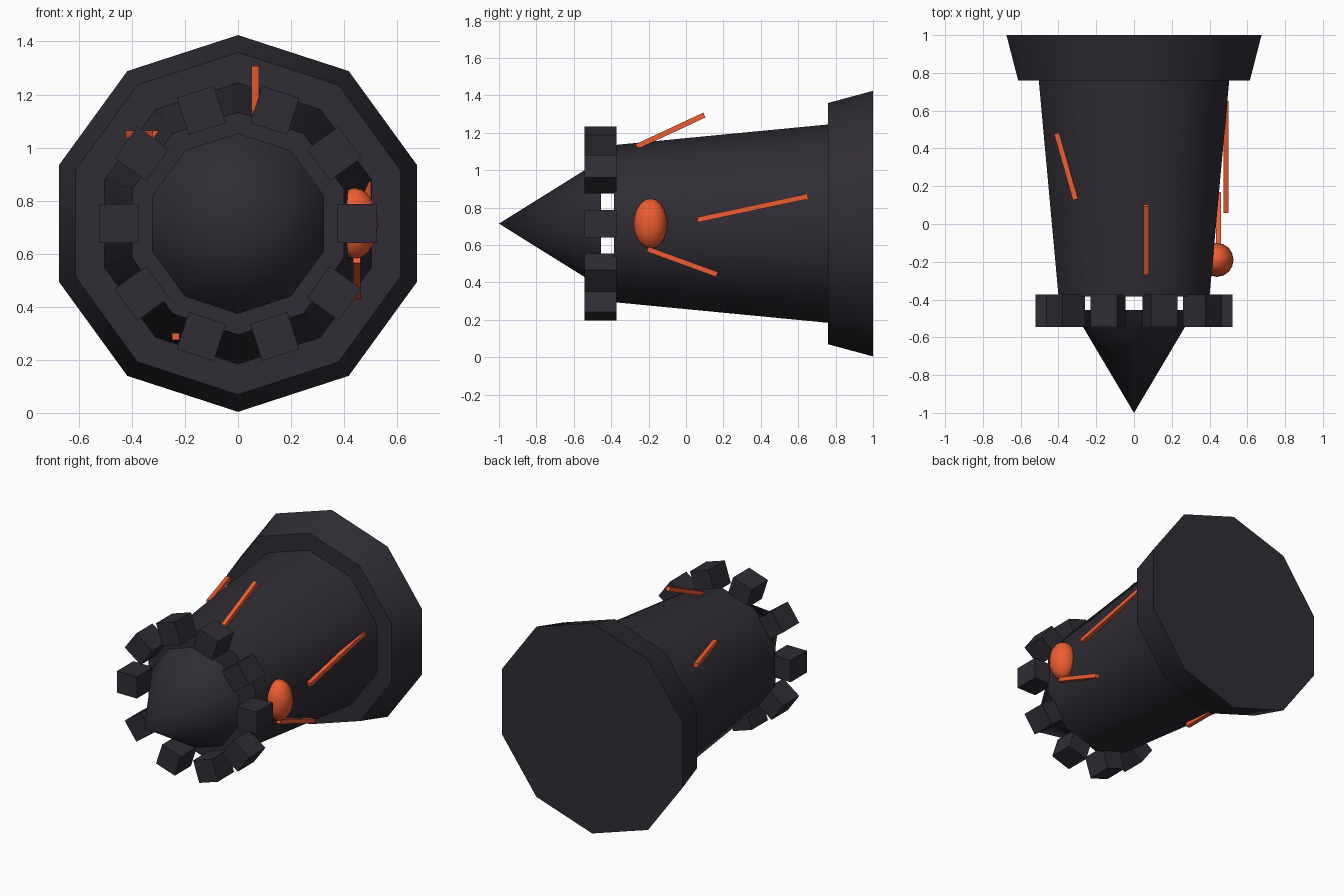
import bpy, bmesh, math
from mathutils import Matrix

if "Cube" in bpy.data.objects:
    bpy.data.objects.remove(bpy.data.objects["Cube"])

CZ = 0.714  # height of the long axis


def material(name, rgb):
    m = bpy.data.materials.new(name)
    m.diffuse_color = (*rgb, 1)
    m.use_nodes = True
    m.node_tree.nodes["Principled BSDF"].inputs["Base Color"].default_value = m.diffuse_color
    return m


STONE = material("dark_stone", (0.03, 0.025, 0.035))
GLOW = material("ember", (0.85, 0.11, 0.03))


def finish(name, bm, mat, angle=None):
    bmesh.ops.recalc_face_normals(bm, faces=bm.faces)
    me = bpy.data.meshes.new(name)
    bm.to_mesh(me)
    bm.free()
    me.materials.append(mat)
    ob = bpy.data.objects.new(name, me)
    bpy.context.collection.objects.link(ob)
    if angle:
        bpy.ops.object.select_all(action='DESELECT')
        ob.select_set(True)
        bpy.context.view_layer.objects.active = ob
        bpy.ops.object.shade_smooth_by_angle(angle=math.radians(angle))
    return ob


def frustum(name, y0, r0, y1, r1, n=10):
    """Ten-sided tapered drum along y with a corner pointing up; r0 = 0 gives a cone."""
    bm = bmesh.new()

    def ring(y, r):
        if r == 0:
            return [bm.verts.new((0, y, CZ))] * n
        return [bm.verts.new((r * math.sin(t), y, CZ + r * math.cos(t)))
                for t in (2 * math.pi * i / n for i in range(n))]

    a, b = ring(y0, r0), ring(y1, r1)
    for i in range(n):
        j = (i + 1) % n
        bm.faces.new((a[i], b[j], b[i]) if r0 == 0 else (a[i], a[j], b[j], b[i]))
    bm.faces.new(b)
    if r0:
        bm.faces.new(a)
    finish(name, bm, STONE, 40)


def box(name, loc, size, mat, rot):
    bm = bmesh.new()
    bmesh.ops.create_cube(bm, size=1, matrix=Matrix.Translation(loc) @ rot @ Matrix.Diagonal((*size, 1)))
    finish(name, bm, mat)


# Tower: foot, shaft and pointed roof
frustum("foot", 0.76, 0.645, 1.0, 0.71)
frustum("shaft", -0.385, 0.42, 0.78, 0.532)
frustum("roof", -1.0, 0, -0.455, 0.34)

# Ring of battlement blocks
for i in range(10):
    t = math.radians(36 * i)
    box(f"battlement_{i + 1}", (0.448 * math.cos(t), -0.458, CZ + 0.448 * math.sin(t)),
        (0.147, 0.172, 0.147), STONE, Matrix.Rotation(-t, 4, 'Y'))

# Glowing oval window
bm = bmesh.new()
bmesh.ops.create_uvsphere(bm, u_segments=16, v_segments=10, radius=1,
                          matrix=Matrix.Translation((0.439, -0.19, CZ)) @ Matrix.Diagonal((0.088, 0.09, 0.134, 1)))
finish("window", bm, GLOW, 40)

# Glowing cracks: centre, length, tilt about x, turn about z
cracks = [((0.487, 0.355, 0.797), 0.60, 12, 0),
          ((0.447, -0.02, 0.51), 0.395, -20, 0),
          ((0.065, -0.083, 1.21), 0.40, 25, 0),
          ((-0.36, 0.305, 1.05), 0.365, 0, 16),
          ((-0.235, 0.43, 0.288), 0.34, 0, 0)]
for i, (loc, length, tilt, turn) in enumerate(cracks):
    rot = Matrix.Rotation(math.radians(turn), 4, 'Z') @ Matrix.Rotation(math.radians(tilt), 4, 'X')
    box(f"crack_{i + 1}", loc, (0.028, length, 0.028), GLOW, rot)
